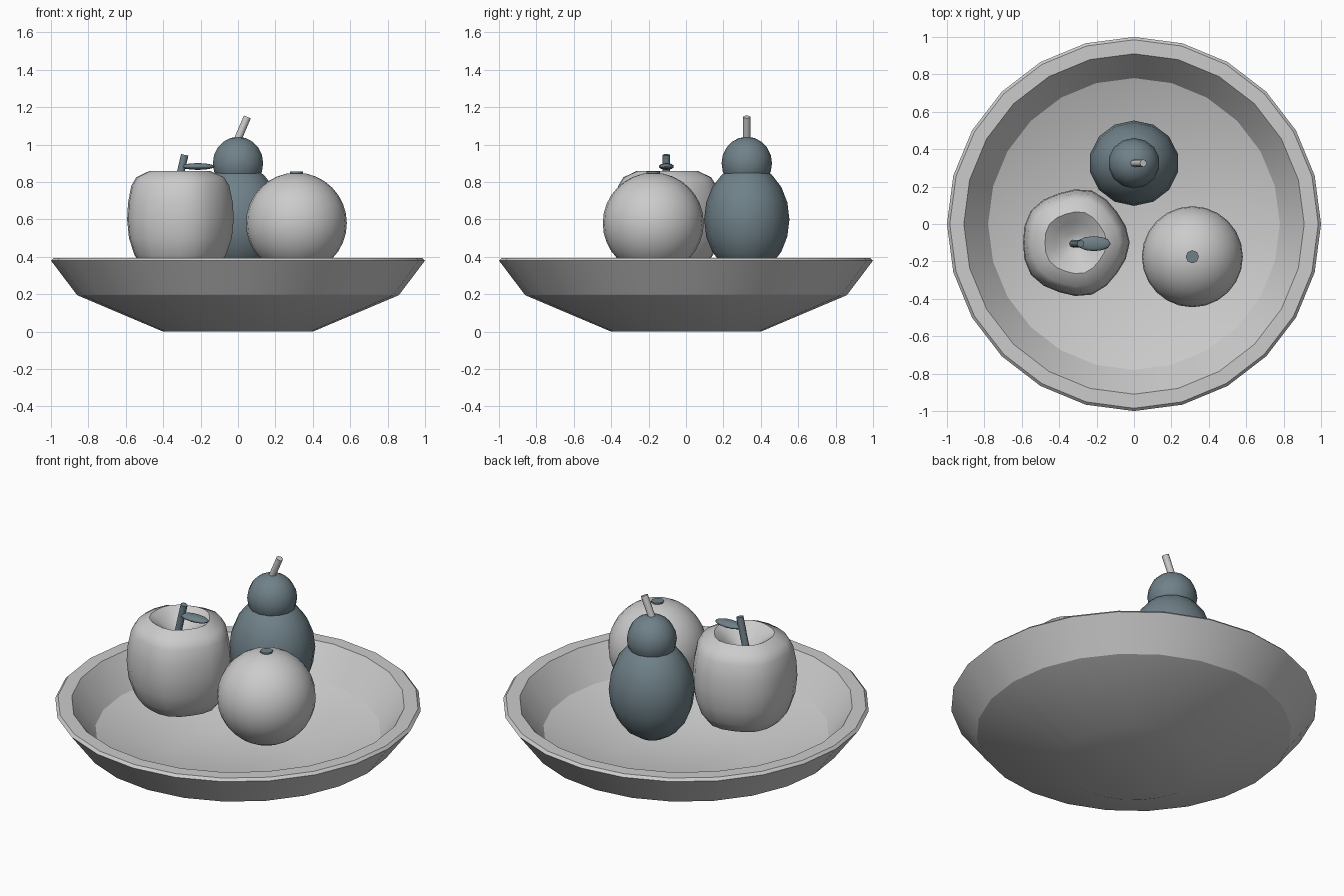
import bpy, bmesh, math
from mathutils import Vector

if "Cube" in bpy.data.objects:
    bpy.data.objects.remove(bpy.data.objects["Cube"])

slate = bpy.data.materials.new("slate")
slate.diffuse_color = (0.16, 0.22, 0.25, 1)
slate.use_nodes = True
slate.node_tree.nodes["Principled BSDF"].inputs["Base Color"].default_value = slate.diffuse_color


def finish(obj, angle=30, mat=None):
    bpy.ops.object.select_all(action='DESELECT')
    obj.select_set(True)
    bpy.context.view_layer.objects.active = obj
    bpy.ops.object.shade_smooth_by_angle(angle=math.radians(angle))
    if mat:
        obj.data.materials.append(mat)
    return obj


def lathe(name, profile, sides, loc=(0, 0, 0), lobes=0, depth=0.0, angle=30, mat=None):
    """Revolve (radius, z) points from bottom pole to top pole, with optional lobes."""
    bm = bmesh.new()
    rings = []
    for r, z in profile:
        if r == 0:
            rings.append([bm.verts.new((0, 0, z))] * sides)
            continue
        ring = []
        for i in range(sides):
            a = math.tau * i / sides
            k = r * (1 + depth * math.cos(lobes * a))
            ring.append(bm.verts.new((k * math.cos(a), k * math.sin(a), z)))
        rings.append(ring)
    for lo, hi in zip(rings, rings[1:]):
        for i in range(sides):
            j = (i + 1) % sides
            bm.faces.new(list(dict.fromkeys((lo[i], lo[j], hi[j], hi[i]))))
    bmesh.ops.recalc_face_normals(bm, faces=bm.faces)
    mesh = bpy.data.meshes.new(name)
    bm.to_mesh(mesh)
    bm.free()
    obj = bpy.data.objects.new(name, mesh)
    obj.location = loc
    bpy.context.collection.objects.link(obj)
    return finish(obj, angle, mat)


def stem(name, start, end, radius, mat=None):
    a, b = Vector(start), Vector(end)
    bpy.ops.mesh.primitive_cylinder_add(vertices=8, radius=radius, depth=(b - a).length,
                                        location=(a + b) / 2)
    obj = bpy.context.object
    obj.name = name
    obj.rotation_euler = (b - a).to_track_quat('Z', 'Y').to_euler()
    return finish(obj, 50, mat)


def ball(name, loc, scale, segments, rings, mat=None):
    bpy.ops.mesh.primitive_uv_sphere_add(segments=segments, ring_count=rings,
                                         radius=1, location=loc)
    obj = bpy.context.object
    obj.name = name
    obj.scale = scale
    return finish(obj, 40, mat)


# Bowl: outer wall, rim and hollow inside in one profile
lathe("bowl", [(0, 0), (0.4, 0), (0.86, 0.195), (1.0, 0.38), (0.985, 0.395),
               (0.91, 0.395), (0.78, 0.225), (0.37, 0.075), (0, 0.075)], 24, angle=29)

# Apple: five-lobed body with dimples, stem and leaf
lathe("apple", [(0, 0.38), (0.07, 0.345), (0.14, 0.33), (0.205, 0.355), (0.245, 0.41),
                (0.275, 0.5), (0.285, 0.6), (0.28, 0.69), (0.262, 0.78), (0.235, 0.825),
                (0.165, 0.858), (0.11, 0.82), (0.05, 0.775), (0, 0.765)],
      20, (-0.315, -0.1, 0), lobes=5, depth=0.025, angle=45)
stem("apple_stem", (-0.33, -0.105, 0.75), (-0.285, -0.105, 0.945), 0.02, slate)
ball("apple_leaf", (-0.215, -0.105, 0.883), (0.09, 0.04, 0.018), 12, 8, slate)

# Orange with its navel
ball("orange", (0.312, -0.175, 0.58), (0.27, 0.27, 0.27), 24, 16)
stem("orange_navel", (0.312, -0.175, 0.83), (0.312, -0.175, 0.855), 0.035, slate)

# Pear: body, head and leaning stem
ball("pear_body", (0, 0.325, 0.6), (0.24, 0.228, 0.295), 14, 10, slate)
ball("pear_head", (0, 0.325, 0.9), (0.138, 0.135, 0.142), 14, 10, slate)
stem("pear_stem", (-0.005, 0.325, 1.02), (0.05, 0.325, 1.148), 0.02)
